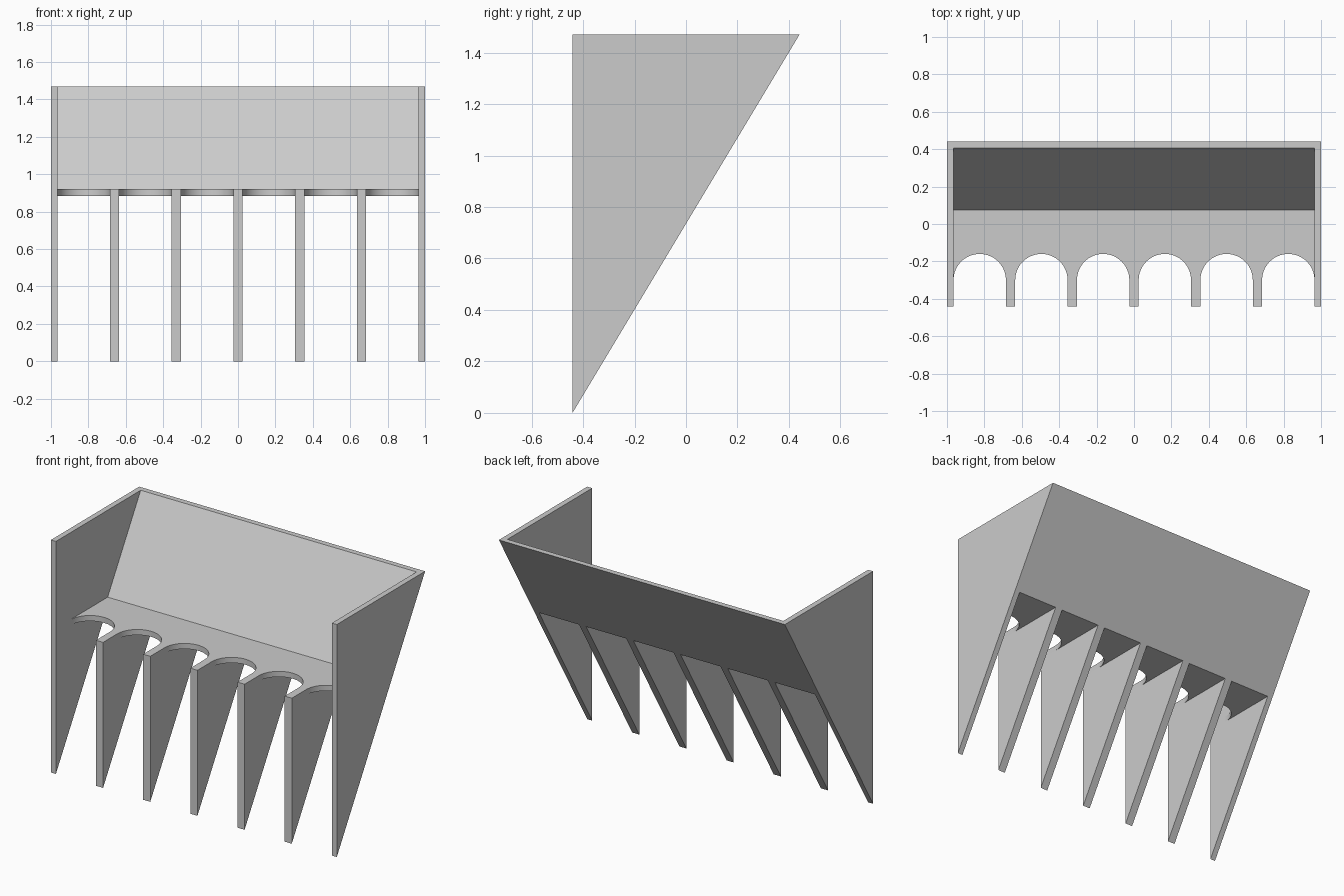
import bpy, bmesh
from math import pi, cos, sin, radians
from mathutils import Vector

cube = bpy.data.objects.get("Cube")
if cube:
    bpy.data.objects.remove(cube)

HEIGHT, HALF_DEPTH = 1.47, 0.441
SHELF_LOW, SHELF_TOP = 0.885, 0.92
INNER = 0.965          # inside face of the end panels
PITCH, RADIUS = 0.33, 0.14
ARCH_Y = -0.3
PANEL = 0.035          # back panel thickness along y
FRONT = -HALF_DEPTH

grey = bpy.data.materials.new("light grey")
grey.use_nodes = True
grey.diffuse_color = (0.6, 0.6, 0.6, 1)
grey.node_tree.nodes["Principled BSDF"].inputs["Base Color"].default_value = (0.6, 0.6, 0.6, 1)


def back_y(z):
    """Position of the sloping back at height z."""
    return FRONT + 2 * HALF_DEPTH * z / HEIGHT


def prism(name, points, direction):
    """Extrude a flat outline along a vector."""
    bm = bmesh.new()
    face = bm.faces.new([bm.verts.new(p) for p in points])
    made = bmesh.ops.extrude_face_region(bm, geom=[face])["geom"]
    verts = [v for v in made if isinstance(v, bmesh.types.BMVert)]
    bmesh.ops.translate(bm, verts=verts, vec=Vector(direction))
    bmesh.ops.recalc_face_normals(bm, faces=bm.faces)
    mesh = bpy.data.meshes.new(name)
    bm.to_mesh(mesh)
    bm.free()
    mesh.materials.append(grey)
    obj = bpy.data.objects.new(name, mesh)
    bpy.context.collection.objects.link(obj)
    return obj


def side_prism(name, profile, x0, x1):
    """Extrude a (y, z) profile between two x positions."""
    return prism(name, [(x0, y, z) for y, z in profile], (x1 - x0, 0, 0))


def fin_profile(top):
    return [(FRONT, 0), (back_y(top), top), (FRONT, top)]


# Full height triangular end panels
side_prism("left_end_panel", fin_profile(HEIGHT), INNER, 1)
side_prism("right_end_panel", fin_profile(HEIGHT), -1, -INNER)

# Triangular fins between the bays
half_fin = PITCH / 2 - RADIUS
for i in range(-2, 3):
    side_prism(f"fin_{i + 3}", fin_profile(SHELF_LOW),
               i * PITCH - half_fin, i * PITCH + half_fin)

# Sloping back panel
inner_foot = back_y(SHELF_TOP) - PANEL
side_prism("back_panel", [
    (back_y(SHELF_LOW), SHELF_LOW), (back_y(HEIGHT), HEIGHT),
    (back_y(HEIGHT) - PANEL, HEIGHT), (inner_foot, SHELF_TOP),
    (inner_foot, SHELF_LOW)], -INNER, INNER)

# Shelf with a round-ended slot in every bay
STEPS = 32
outline = [(INNER, inner_foot), (-INNER, inner_foot)]
for bay in range(6):
    cx = (bay - 2.5) * PITCH
    if bay > 0:
        outline.append((cx - RADIUS, FRONT))
    for s in range(STEPS + 1):
        a = pi * (1 - s / STEPS)
        outline.append((cx + RADIUS * cos(a), ARCH_Y + RADIUS * sin(a)))
    if bay < 5:
        outline.append((cx + RADIUS, FRONT))
shelf = prism("shelf", [(x, y, SHELF_LOW) for x, y in outline],
              (0, 0, SHELF_TOP - SHELF_LOW))

# Smooth arches with crisp rims
bpy.ops.object.select_all(action="DESELECT")
shelf.select_set(True)
bpy.context.view_layer.objects.active = shelf
bpy.ops.object.shade_smooth_by_angle(angle=radians(30))
